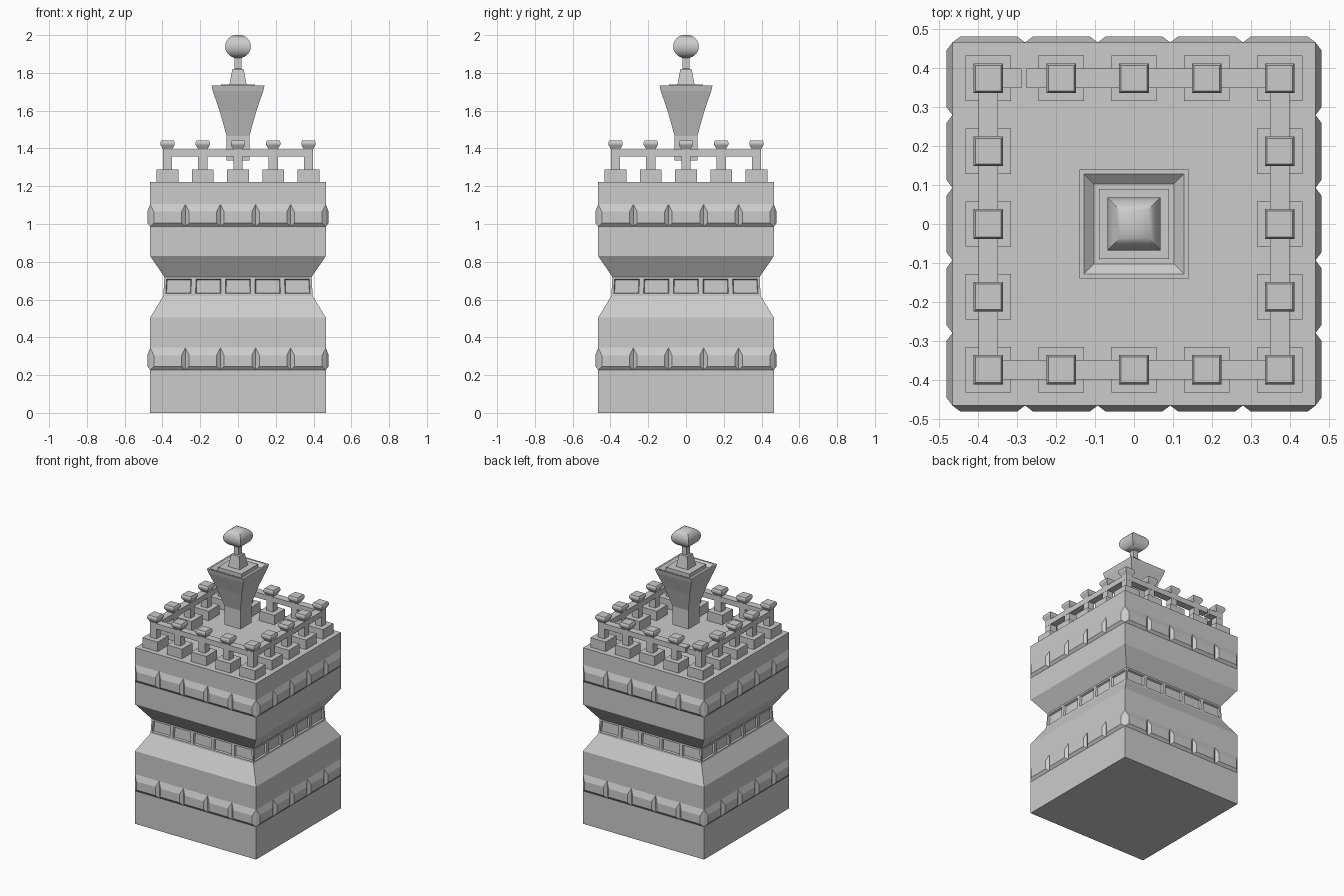
import bpy, bmesh, math
from mathutils import Matrix

if "Cube" in bpy.data.objects:
    bpy.data.objects.remove(bpy.data.objects["Cube"])


def finish(bm, name):
    bmesh.ops.recalc_face_normals(bm, faces=bm.faces)
    mesh = bpy.data.meshes.new(name)
    bm.to_mesh(mesh)
    bm.free()
    obj = bpy.data.objects.new(name, mesh)
    bpy.context.collection.objects.link(obj)
    return obj


def square_loft(bm, profile, cx=0, cy=0, n=1):
    """Stack square rings (half width, z), n segments per side, capped."""
    base = [(-1 + 2 * i / n, -1) for i in range(n)]
    unit = []
    for _ in range(4):
        unit += base
        base = [(-y, x) for x, y in base]
    rings = [[bm.verts.new((cx + x * h, cy + y * h, z)) for x, y in unit]
             for h, z in profile]
    levels = []
    for a, b in zip(rings, rings[1:]):
        levels.append([bm.faces.new((a[i], a[(i + 1) % len(a)],
                                     b[(i + 1) % len(a)], b[i]))
                       for i in range(len(a))])
    bm.faces.new(rings[0][::-1])
    bm.faces.new(rings[-1])
    return levels


def box(bm, x0, x1, y0, y1, z0, z1):
    m = (Matrix.Translation(((x0 + x1) / 2, (y0 + y1) / 2, (z0 + z1) / 2))
         @ Matrix.Diagonal((x1 - x0, y1 - y0, z1 - z0, 1)))
    bmesh.ops.create_cube(bm, size=1, matrix=m)


def panel(bm, cx, z0, z1, rot):
    """Raised block with sloping edges on one wall."""
    w, wall, out, side = 0.093, 0.465, 0.48, 0.02
    back = [(-w, z0), (w, z0), (w, z1), (-w, z1)]
    v = w - side
    front = [(-v, z0 + 0.018), (v, z0 + 0.018), (v, z1 - 0.04), (-v, z1 - 0.04)]
    a = [bm.verts.new(rot @ Matrix.Translation((cx + x, -wall, z)).translation)
         for x, z in back]
    b = [bm.verts.new(rot @ Matrix.Translation((cx + x, -out, z)).translation)
         for x, z in front]
    for i in range(4):
        j = (i + 1) % 4
        bm.faces.new((a[i], a[j], b[j], b[i]))
    bm.faces.new(b)
    bm.faces.new(a[::-1])


# Main body with a pinched waist; waist faces get recessed panels
bm = bmesh.new()
levels = square_loft(bm, [(0.465, 0), (0.465, 0.505), (0.395, 0.62),
                          (0.39, 0.72), (0.465, 0.83), (0.465, 1.222)], n=5)
bmesh.ops.recalc_face_normals(bm, faces=bm.faces)
bmesh.ops.inset_individual(bm, faces=levels[2], thickness=0.017, depth=0)
bmesh.ops.inset_individual(bm, faces=levels[2], thickness=0.006, depth=-0.012)
finish(bm, "tower_body")

# Two bands of raised stone panels
for name, z0, z1 in (("lower_band", 0.228, 0.345), ("upper_band", 0.987, 1.105)):
    bm = bmesh.new()
    for side in range(4):
        rot = Matrix.Rotation(side * math.pi / 2, 4, 'Z')
        for i in range(-2, 3):
            panel(bm, i * 0.186, z0, z1, rot)
    finish(bm, name)

# Balustrade posts around the deck edge
P = 0.373
bases, posts = bmesh.new(), bmesh.new()
for i in range(-2, 3):
    for j in range(-2, 3):
        if max(abs(i), abs(j)) == 2:
            x, y = i * P / 2, j * P / 2
            square_loft(bases, [(0.058, 1.222), (0.058, 1.288)], x, y)
            square_loft(posts, [(0.024, 1.288), (0.024, 1.395), (0.038, 1.42),
                                (0.038, 1.432), (0.033, 1.443)], x, y)
finish(bases, "post_bases")
finish(posts, "posts")

# Rails, with the small open joint at the back
R, Z0, Z1 = 0.025, 1.357, 1.394
bm = bmesh.new()
box(bm, -P - R, P + R, -P - R, -P + R, Z0, Z1)
box(bm, -P - R, -0.288, P - R, P + R, Z0, Z1)
box(bm, -0.275, P + R, P - R, P + R, Z0, Z1)
for s in (-1, 1):
    box(bm, s * P - R, s * P + R, -P + R, P - R, Z0, Z1)
finish(bm, "rails")

# Flared central column with a sunken top
bm = bmesh.new()
square_loft(bm, [(0.06, 1.335), (0.06, 1.465), (0.096, 1.595), (0.134, 1.705),
                 (0.14, 1.733), (0.128, 1.733), (0.103, 1.712),
                 (0.09, 1.712), (0.09, 1.738), (0.075, 1.738)])
finish(bm, "central_column")

# Finial stem and rounded square knob
bm = bmesh.new()
square_loft(bm, [(0.045, 1.738), (0.03, 1.82), (0.018, 1.822), (0.018, 1.89)])
finish(bm, "finial_stem")
bm = bmesh.new()
arc = [math.radians(-72 + 144 * k / 10) for k in range(11)]
square_loft(bm, [(0.068 * math.cos(a), 1.94 + 0.063 * math.sin(a)) for a in arc])
knob = finish(bm, "finial_knob")
bpy.context.view_layer.objects.active = knob
knob.select_set(True)
bpy.ops.object.shade_smooth_by_angle(angle=math.radians(35))
